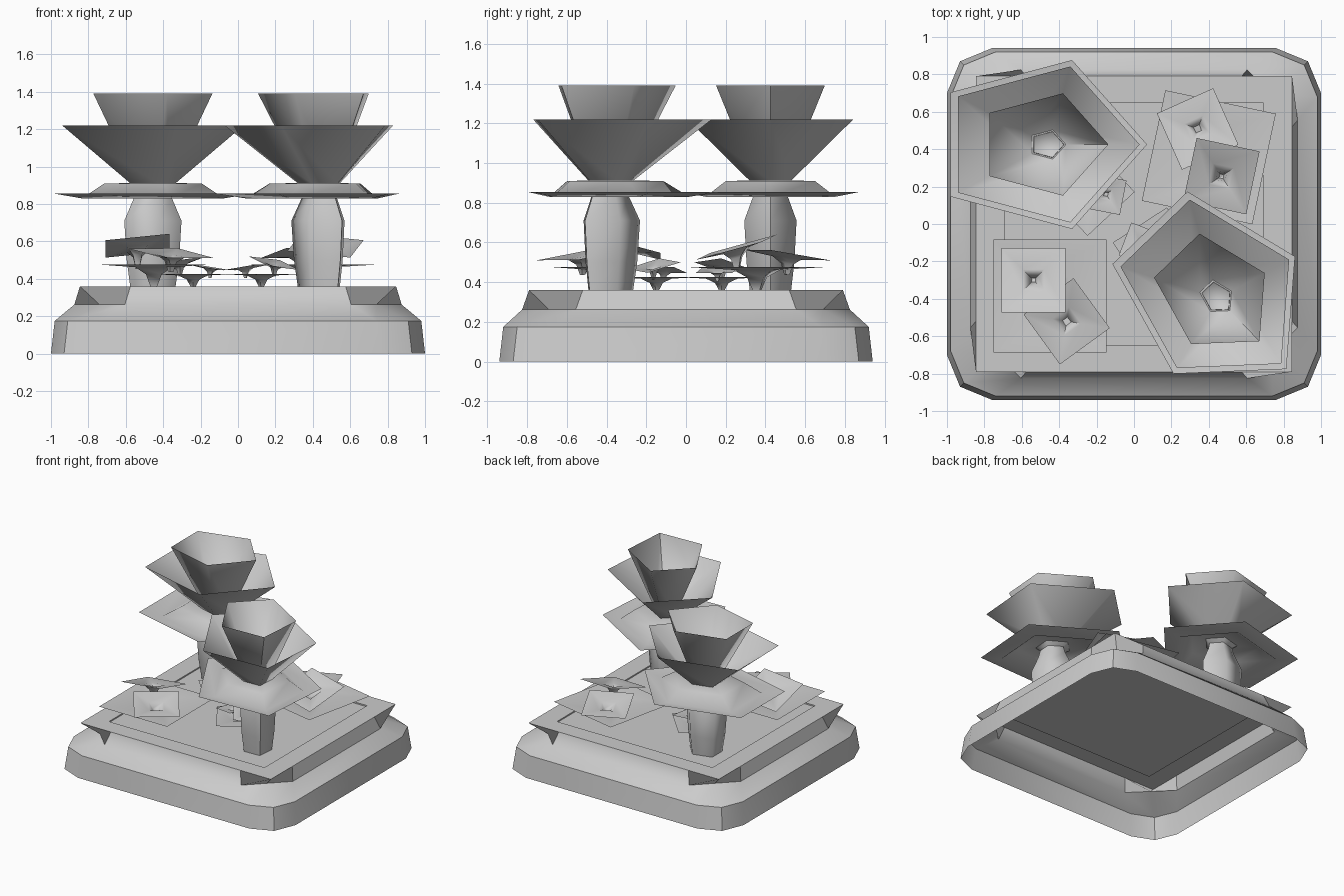
import bpy, bmesh, math
from mathutils import Matrix, Vector

if "Cube" in bpy.data.objects:
    bpy.data.objects.remove(bpy.data.objects["Cube"], do_unlink=True)

GREY = 0.6
grey = bpy.data.materials.new("plain_grey")
grey.use_nodes = True
grey.diffuse_color = (GREY, GREY, GREY, 1)
grey.node_tree.nodes["Principled BSDF"].inputs["Base Color"].default_value = (GREY, GREY, GREY, 1)

GROUND = 0.36


def loft(name, rings, cap=False, angle=30, matrix=Matrix()):
    """Skin a list of closed rings and optionally close the last one."""
    bm = bmesh.new()
    loops = [[bm.verts.new(matrix @ Vector(p)) for p in ring] for ring in rings]
    for a, b in zip(loops, loops[1:]):
        n = len(a)
        for i in range(n):
            j = (i + 1) % n
            bm.faces.new((a[i], a[j], b[j], b[i]))
    if cap:
        bm.faces.new(loops[-1])
    mesh = bpy.data.meshes.new(name)
    bm.to_mesh(mesh)
    bm.free()
    mesh.materials.append(grey)
    obj = bpy.data.objects.new(name, mesh)
    bpy.context.collection.objects.link(obj)
    bpy.ops.object.select_all(action='DESELECT')
    obj.select_set(True)
    bpy.context.view_layer.objects.active = obj
    bpy.ops.object.shade_smooth_by_angle(angle=math.radians(angle))
    return obj


def corner_ring(hx, hy, cut, mid, z):
    """Rectangle whose corners have three points each."""
    ring = []
    for sx, sy in ((1, 1), (-1, 1), (-1, -1), (1, -1)):
        corner = [(hx, hy - cut), (hx - mid, hy - mid), (hx - cut, hy)]
        if sx * sy < 0:
            corner.reverse()
        ring += [(sx * x, sy * y, z) for x, y in corner]
    return ring


def pentagon(h, z):
    """Five-sided ring, slightly stretched along its tip direction."""
    v = h * 0.86
    return [(h, 0, z), (h * 0.236, v, z), (-h, v * 0.618, z),
            (-h, -v * 0.618, z), (h * 0.236, -v, z)]


def square(h, z):
    return [(h, h, z), (-h, h, z), (-h, -h, z), (h, -h, z)]


# Planter base: open underneath, square top with a shallow soil bed
loft("planter_base", [
    corner_ring(1.0, 0.94, 0.24, 0.07, 0),
    corner_ring(0.98, 0.92, 0.24, 0.07, 0.175),
    corner_ring(0.875, 0.825, 0.27, 0.135, 0.262),
    corner_ring(0.845, 0.79, 0.27, 0, GROUND),
    corner_ring(0.69, 0.65, 0.22, 0, GROUND),
    corner_ring(0.69, 0.65, 0.22, 0, GROUND - 0.01)], cap=True)

# Tall flowers: (half width, height) profiles for each part
FLOWER = {
    "stalk": [(0.12, 0.35), (0.14, 0.5), (0.153, 0.71), (0.1, 0.835), (0.08, 0.92)],
    "skirt": [(0.525, 0.855), (0.38, 0.83), (0.26, 0.91), (0.08, 0.912)],
    "bowl": [(0.485, 1.22), (0.12, 0.91), (0.08, 0.88)],
    "cup": [(0.318, 1.39), (0.09, 0.91)],
}


def flower(side, x, y, turn):
    place = Matrix.Translation((x, y, 0)) @ Matrix.Rotation(math.radians(turn), 4, 'Z')
    for part, profile in FLOWER.items():
        rings = [pentagon(h, z) for h, z in profile]
        loft(f"{side}_flower_{part}", rings, part == "cup", 75, place)


flower("right", -0.455, 0.425, 0)
flower("left", 0.45, -0.398, -46)


# Low plants: a broad square leaf with two tilted smaller leaves above
def leaf(name, place, half, stem):
    profile = [(half, 0), (half * 0.33, -0.015), (half * 0.14, -stem * 0.45), (half * 0.06, -stem)]
    loft(name, [square(h, z) for h, z in profile], True, 60, place)


def tilted(x, y, z, turn, slope_x, slope_y):
    """Place a leaf on a plane with the given slopes."""
    shear = Matrix.Identity(4)
    shear[2][0], shear[2][1] = slope_x, slope_y
    return (Matrix.Translation((x, y, z)) @ shear
            @ Matrix.Rotation(math.radians(turn), 4, 'Z'))


def low_plant(name, x, y, turn, size):
    place = (Matrix.Translation((x, y, GROUND))
             @ Matrix.Rotation(math.radians(turn), 4, 'Z') @ Matrix.Scale(size, 4))
    leaf(name + "_broad_leaf", place @ tilted(0, 0, 0.117, 0, 0, 0), 0.302, 0.117)
    leaf(name + "_upper_leaf", place @ tilted(-0.087, 0.085, 0.217, 0, 0.1, -0.27), 0.172, 0.12)
    leaf(name + "_middle_leaf", place @ tilted(0.09, -0.135, 0.177, 36, -0.09, 0.13), 0.165, 0.1)


low_plant("front_right_plant", -0.45, -0.385, 0, 1)
low_plant("back_left_plant", 0.4, 0.357, 168, 1)
low_plant("inner_right_plant", -0.24, 0.18, 43, 0.57)
low_plant("inner_left_plant", 0.125, -0.15, 213, 0.57)
